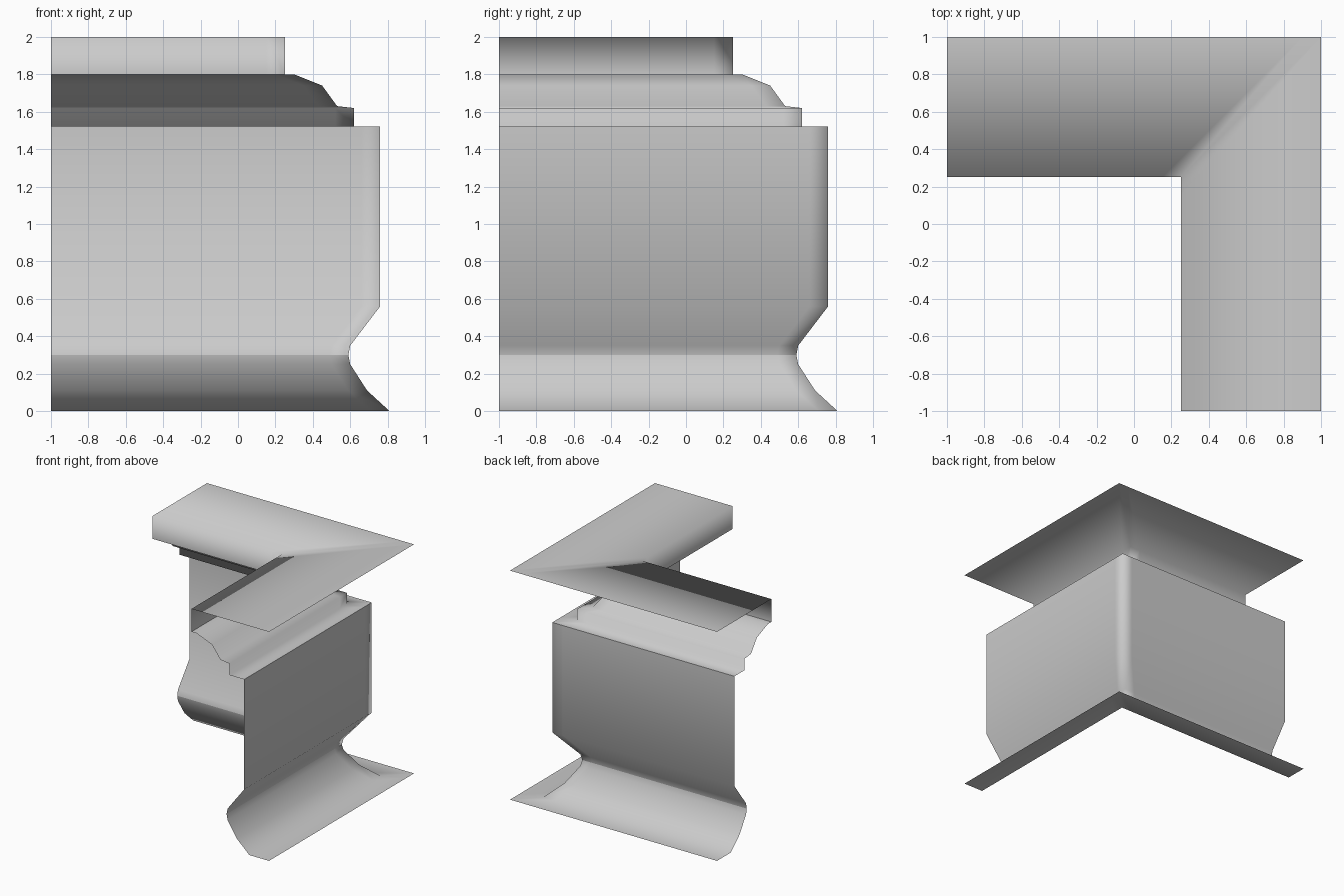
import bpy
import bmesh

cube = bpy.data.objects.get("Cube")
if cube:
    bpy.data.objects.remove(cube, do_unlink=True)

# Single stone colour
stone = bpy.data.materials.new("light_grey")
stone.use_nodes = True
colour = (0.6, 0.6, 0.6, 1)
stone.diffuse_color = colour
stone.node_tree.nodes["Principled BSDF"].inputs["Base Color"].default_value = colour

# Moulding profiles: (distance from centre, height), top to bottom
CAP = [(1, 2), (0.25, 2), (0.25, 1.8)]
CORNICE = [(0.25, 1.8), (0.3, 1.8), (0.45, 1.74), (0.53, 1.63),
           (0.62, 1.62), (0.62, 1.52), (0.76, 1.52)]
WALL = [(0.76, 1.52), (0.76, 0.56), (0.6, 0.35), (0.59, 0.3)]
FOOT = [(0.59, 0.3), (0.6, 0.25), (0.69, 0.11), (0.81, 0), (1, 0)]
CORNER_BLEND = 0.1


def sweep_corner(name, profile):
    """Sweep an open profile along both arms, mitred at the corner."""
    bm = bmesh.new()
    rows = []
    for d, z in profile:
        near = d - CORNER_BLEND
        path = [(-1, d), (near, d), (d, d), (d, near), (d, -1)]
        rows.append([bm.verts.new((x, y, z)) for x, y in path])
    for upper, lower in zip(rows, rows[1:]):
        for i in range(len(upper) - 1):
            face = bm.faces.new((upper[i], lower[i], lower[i + 1], upper[i + 1]))
            face.smooth = True
    mesh = bpy.data.meshes.new(name)
    bm.to_mesh(mesh)
    bm.free()
    mesh.materials.append(stone)
    obj = bpy.data.objects.new(name, mesh)
    bpy.context.collection.objects.link(obj)
    return obj


for part, outline in (("top_cap", CAP), ("cornice", CORNICE),
                      ("wall", WALL), ("flared_foot", FOOT)):
    sweep_corner(part, outline)
